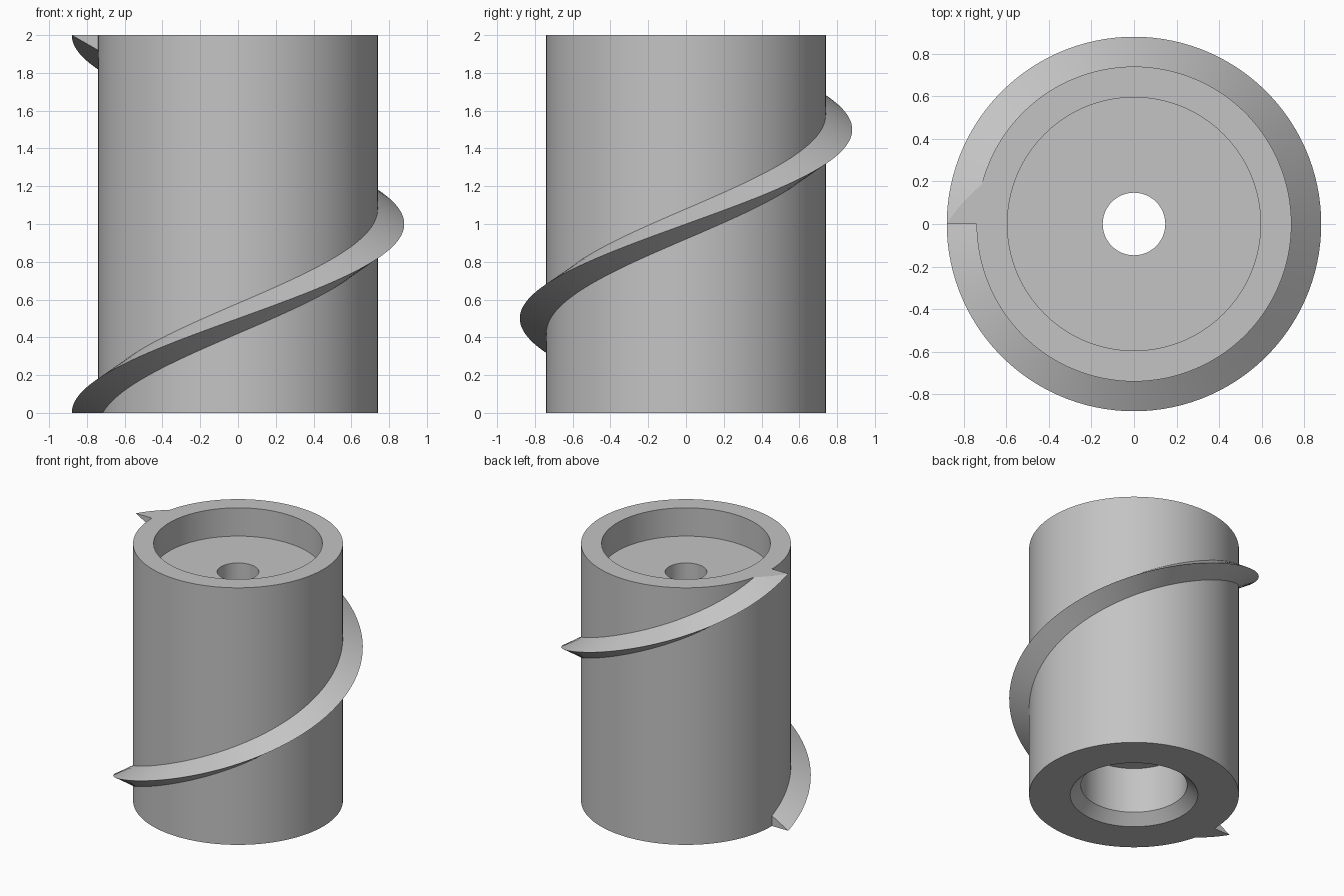
import bpy, bmesh, math

cube = bpy.data.objects.get("Cube")
if cube:
    bpy.data.objects.remove(cube, do_unlink=True)

HEIGHT = 2.0
BODY_R = 0.74
TIP_R = 0.88
HALF_THREAD = 0.08
SEGMENTS = 120

grey = bpy.data.materials.new("plain grey")
grey.use_nodes = True
colour = (0.55, 0.55, 0.55, 1)
grey.diffuse_color = colour
grey.node_tree.nodes["Principled BSDF"].inputs["Base Color"].default_value = colour


def finish(bm, name):
    """Turn a bmesh into a shaded, coloured object."""
    bmesh.ops.recalc_face_normals(bm, faces=bm.faces[:])
    mesh = bpy.data.meshes.new(name)
    bm.to_mesh(mesh)
    bm.free()
    mesh.materials.append(grey)
    obj = bpy.data.objects.new(name, mesh)
    bpy.context.collection.objects.link(obj)
    bpy.ops.object.select_all(action="DESELECT")
    obj.select_set(True)
    bpy.context.view_layer.objects.active = obj
    bpy.ops.object.shade_smooth_by_angle(angle=math.radians(25))
    return obj


def sweep(bm, profile, steps, rise, closed):
    """Carry a closed (radius, z) profile one turn about z, climbing by rise."""
    rings = []
    for i in range(steps if closed else steps + 1):
        a = math.pi + math.tau * i / steps
        lift = rise * i / steps
        rings.append([bm.verts.new((r * math.cos(a), r * math.sin(a), z + lift))
                      for r, z in profile])
    pairs = list(zip(rings, rings[1:]))
    if closed:
        pairs.append((rings[-1], rings[0]))
    n = len(profile)
    for lower, upper in pairs:
        for k in range(n):
            j = (k + 1) % n
            bm.faces.new((lower[k], lower[j], upper[j], upper[k]))
    if not closed:
        bm.faces.new(rings[0])
        bm.faces.new(rings[-1])


# Hollow body: top recess, centre hole, chamfered bottom bore
bm = bmesh.new()
body_profile = [(BODY_R, 0), (BODY_R, HEIGHT), (0.595, HEIGHT), (0.595, 1.78),
                (0.147, 1.78), (0.147, 0.43), (0.375, 0.43), (0.375, 0.075), (0.45, 0)]
sweep(bm, body_profile, SEGMENTS, 0, True)
finish(bm, "hollow_body")

# Single-turn V thread, trimmed flush with both ends of the body
bm = bmesh.new()
thread_profile = [(BODY_R, -HALF_THREAD), (TIP_R, 0), (BODY_R, HALF_THREAD)]
sweep(bm, thread_profile, SEGMENTS, HEIGHT, False)
for z, direction in ((0, -1), (HEIGHT, 1)):
    bmesh.ops.bisect_plane(bm, geom=bm.verts[:] + bm.edges[:] + bm.faces[:],
                           plane_co=(0, 0, z), plane_no=(0, 0, direction),
                           clear_outer=True)
    bmesh.ops.holes_fill(bm, edges=[e for e in bm.edges if e.is_boundary], sides=0)
finish(bm, "spiral_thread")
